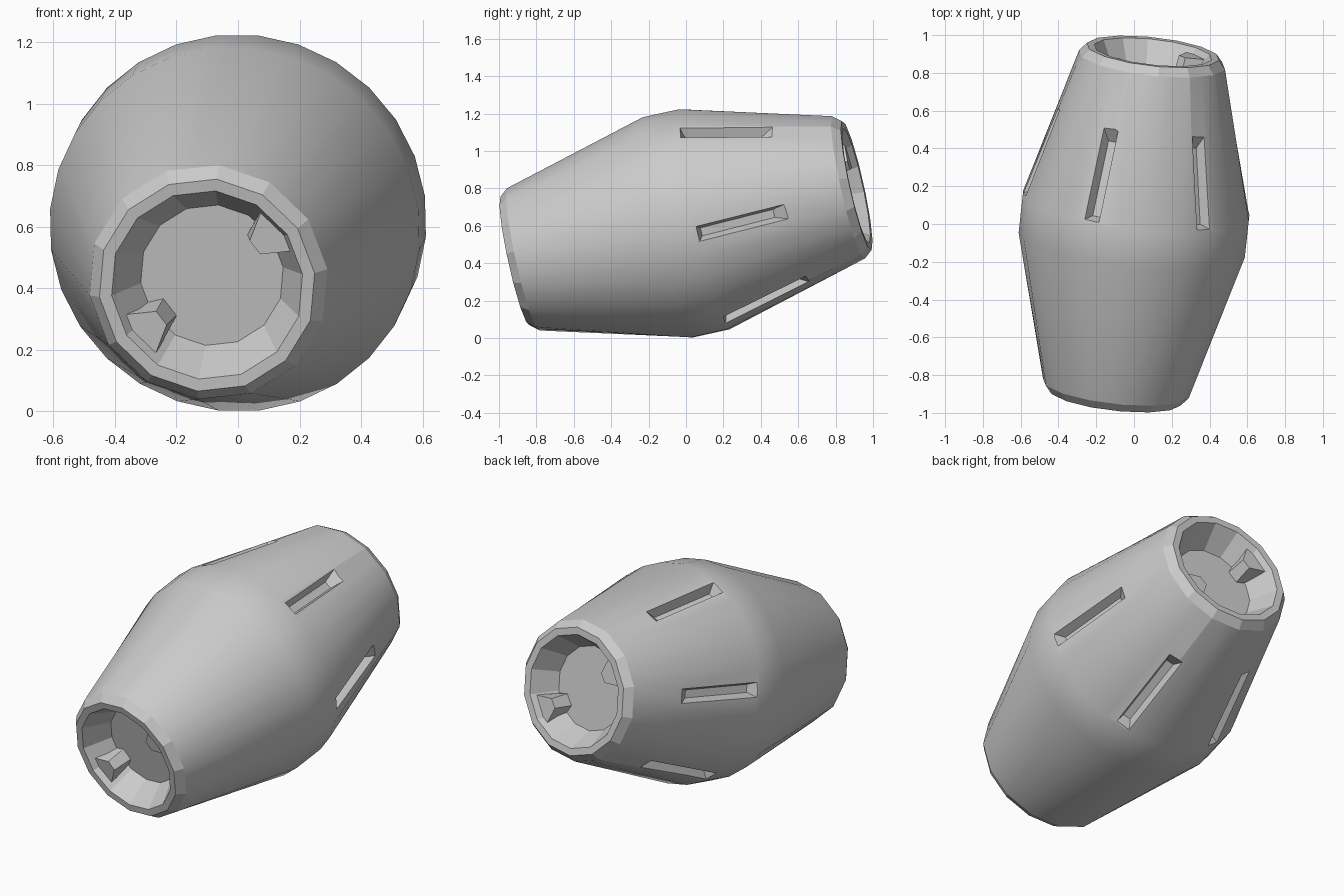
import bpy, bmesh
from math import sin, cos, pi, radians
from mathutils import Vector, Matrix

if "Cube" in bpy.data.objects:
    bpy.data.objects.remove(bpy.data.objects["Cube"])

# Tilted frame: local Y runs along the barrel's axis, local Z is roughly up
d = Vector((0.107, 0.97, 0.215)).normalized()
x = d.cross(Vector((0, 0, 1))).normalized()
z = x.cross(d)
FRAME = Matrix.Translation((0, 0, 0.613)) @ Matrix((x, d, z)).transposed().to_4x4()
N = 28


def polar(t, r, a, side=0.0):
    """Point at axial t, radius r, angle a from top, shifted sideways."""
    return Vector((r * sin(a) + side * cos(a), t, r * cos(a) - side * sin(a)))


def finish(name, bm):
    bmesh.ops.recalc_face_normals(bm, faces=bm.faces)
    me = bpy.data.meshes.new(name)
    bm.to_mesh(me)
    bm.free()
    ob = bpy.data.objects.new(name, me)
    ob.matrix_world = FRAME
    bpy.context.collection.objects.link(ob)
    return ob


def hexa(bm, lower, upper):
    """Six-sided solid from two four-point loops."""
    a = [bm.verts.new(p) for p in lower]
    b = [bm.verts.new(p) for p in upper]
    bm.faces.new(a[::-1])
    bm.faces.new(b)
    for i in range(4):
        j = (i + 1) % 4
        bm.faces.new((a[i], a[j], b[j], b[i]))


# Barrel: fine rings in the middle, 14-sided rings at the recessed ends
half = [(0.10, 0.606), (0.895, 0.392), (0.94, 0.355), (0.938, 0.315), (0.79, 0.235)]
profile = [(-t, r) for t, r in reversed(half)] + half
bm = bmesh.new()
rings = []
for t, r in profile:
    ring = []
    for i in range(N):
        k = cos(2 * pi / N) if (r < 0.5 and i % 2) else 1.0
        ring.append(bm.verts.new(polar(t, r * k, 2 * pi * (i + 0.5) / N)))
    rings.append(ring)
for p, q in zip(rings, rings[1:]):
    for i in range(N):
        j = (i + 1) % N
        bm.faces.new((p[i], p[j], q[j], q[i]))
bm.faces.new(rings[0])
bm.faces.new(rings[-1][::-1])
body = finish("barrel_body", bm)

# Six tapered slots cut into the rear cone
slope = (0.392 - 0.606) / 0.795
along = Vector((1, slope)).normalized()
out = Vector((-along.y, along.x))
mid = Vector((0.35, 0.602 + slope * 0.25))


def slot_loop(a, h, length0, length1, w):
    pts = []
    for l, s in ((length0, -w), (length1, -w), (length1, w), (length0, w)):
        q = mid + along * l + out * h
        pts.append(polar(q.x, q.y, a, s))
    return pts


bm = bmesh.new()
for k in range(6):
    a = radians(38 + 60 * k)
    hexa(bm, slot_loop(a, -0.055, -0.215, 0.19, 0.022),
         slot_loop(a, 0.03, -0.26, 0.285, 0.052))
cutter = finish("slot_cutter", bm)
cutter.hide_render = True
mod = body.modifiers.new("slots", 'BOOLEAN')
mod.operation = 'DIFFERENCE'
mod.solver = 'EXACT'
mod.object = cutter
bpy.context.view_layer.objects.active = body
body.select_set(True)
bpy.ops.object.modifier_apply(modifier=mod.name)
bpy.data.objects.remove(cutter)
bpy.ops.object.shade_smooth_by_angle(angle=radians(18))

# Two opposite wedge teeth inside each end recess
for side, name in ((-1, "front_teeth"), (1, "rear_teeth")):
    bm = bmesh.new()
    for k in range(2):
        a = -side * radians(53) + pi * k

        def loop(t, ri, wi):
            return [polar(side * t, r, a, s) for r, s in
                    ((0.295, -0.088), (0.295, 0.088), (ri, wi), (ri, -wi))]
        hexa(bm, loop(0.78, 0.174, 0.035), loop(0.905, 0.195, 0.028))
    finish(name, bm)
